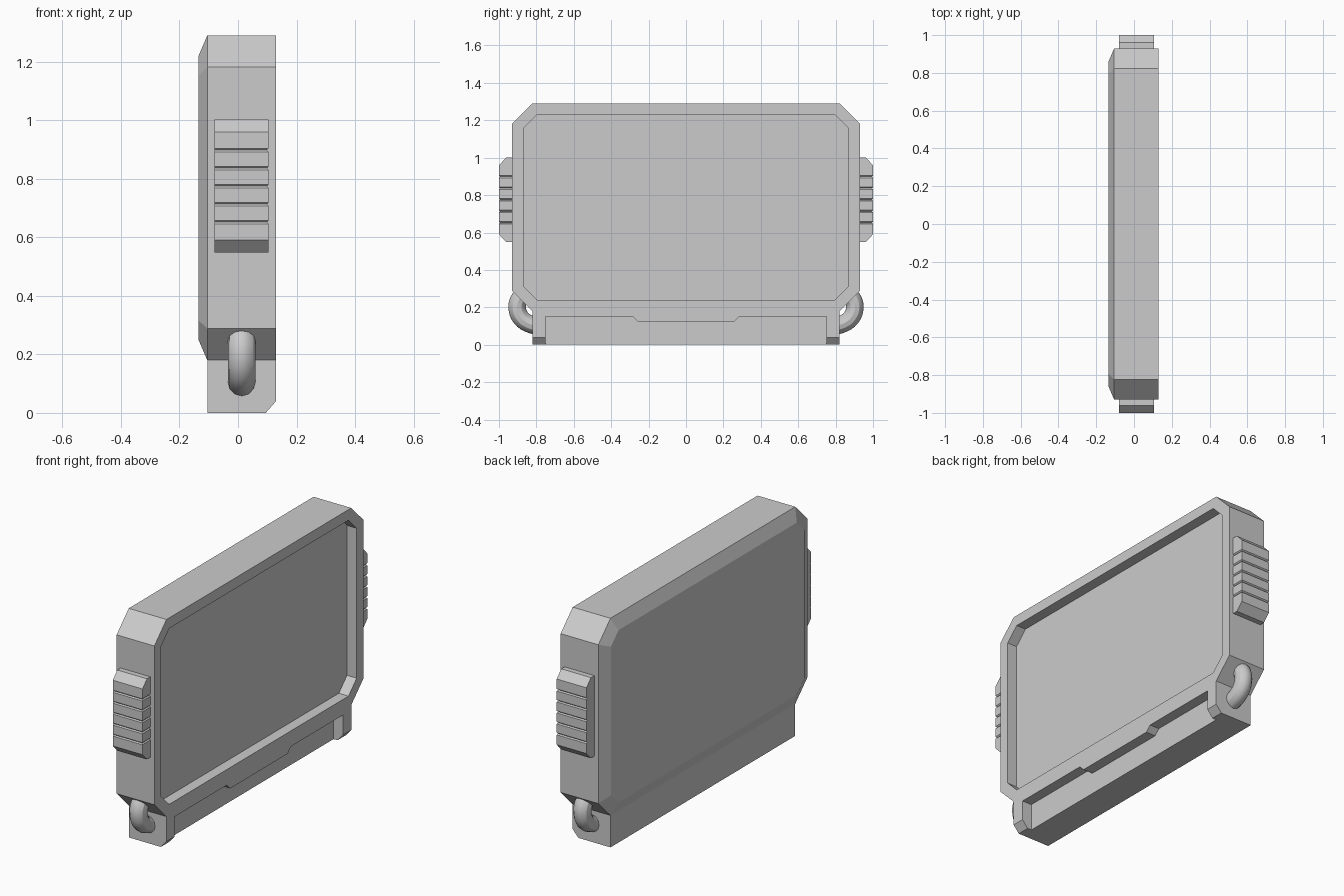
import bpy, bmesh
from mathutils import Vector

if "Cube" in bpy.data.objects:
    bpy.data.objects.remove(bpy.data.objects["Cube"])


def loft(name, rings):
    """Skin a stack of equal-sized point rings and cap both ends."""
    bm = bmesh.new()
    loops = [[bm.verts.new(p) for p in ring] for ring in rings]
    n = len(loops[0])
    for a, b in zip(loops, loops[1:]):
        for i in range(n):
            j = (i + 1) % n
            bm.faces.new((a[i], a[j], b[j], b[i]))
    bm.faces.new(loops[0][::-1])
    bm.faces.new(loops[-1])
    bmesh.ops.recalc_face_normals(bm, faces=bm.faces)
    me = bpy.data.meshes.new(name)
    bm.to_mesh(me)
    bm.free()
    ob = bpy.data.objects.new(name, me)
    bpy.context.collection.objects.link(ob)
    return ob


def octagon(x, inset):
    """Chamfered rectangle in the YZ plane, offset inwards by inset."""
    y, lo, hi = 0.93 - inset, 0.18 + inset, 1.29 - inset
    c = 0.108 - inset * 0.586
    return [(x, -y + c, lo), (x, y - c, lo), (x, y, lo + c), (x, y, hi - c),
            (x, y - c, hi), (x, -y + c, hi), (x, -y, hi - c), (x, -y, lo + c)]


# Main case: bevelled back, flat rim, recessed screen
loft("screen_case", [octagon(-0.135, 0.07), octagon(-0.105, 0), octagon(0.13, 0),
                     octagon(0.13, 0.06), octagon(0.07, 0.06)])

# Base with chamfered lower front edge
profile = [(-0.105, 0), (0.095, 0), (0.13, 0.04), (0.13, 0.18), (-0.105, 0.18)]
base = loft("base", [[(x, y, z) for x, z in profile] for y in (-0.822, 0.822)])

# Stepped recess cut into the front of the base
outline = [(-0.75, -0.1), (0.75, -0.1), (0.75, 0.152), (0.285, 0.152),
           (0.255, 0.122), (-0.255, 0.122), (-0.285, 0.152), (-0.75, 0.152)]
cutter = loft("recess_cutter", [[(x, y, z) for y, z in outline] for x in (0.07, 0.3)])
cutter.hide_render = True
mod = base.modifiers.new("recess", 'BOOLEAN')
mod.operation, mod.object, mod.solver = 'DIFFERENCE', cutter, 'EXACT'
bpy.context.view_layer.objects.active = base
bpy.ops.object.modifier_apply(modifier=mod.name)
bpy.data.objects.remove(cutter)

# Side grip levels: (z, outer y, groove depth)
levels = [(0.548, 0.96, 0), (0.59, 1.0, 0)]
for i in range(1, 6):
    z = 0.59 + i * 0.37 / 6
    levels += [(z - 0.006, 1.0, 0), (z, 1.0, 0.006), (z + 0.006, 1.0, 0)]
levels += [(0.96, 1.0, 0), (1.002, 0.96, 0)]

path = [(0.865, 0.275), (0.896, 0.235), (0.902, 0.19),
        (0.882, 0.143), (0.845, 0.115), (0.79, 0.098)]

for side, s in (("left", -1), ("right", 1)):
    # Ribbed grip pad
    loft(side + "_grip", [[(-0.08, s * 0.92, z), (0.105 - g, s * 0.92, z),
                           (0.105 - g, s * (y - g), z), (-0.08, s * (y - g), z)]
                          for z, y, g in levels])

    # Bent cable from case to base
    cu = bpy.data.curves.new(side + "_cable", 'CURVE')
    cu.dimensions = '3D'
    cu.bevel_depth, cu.bevel_resolution, cu.resolution_u = 0.047, 4, 3
    cu.use_fill_caps = True
    sp = cu.splines.new('BEZIER')
    sp.bezier_points.add(len(path) - 1)
    for bp, (y, z) in zip(sp.bezier_points, path):
        bp.co = Vector((0.0125, s * y, z))
        bp.handle_left_type = bp.handle_right_type = 'AUTO'
    cable = bpy.data.objects.new(side + "_cable", cu)
    bpy.context.collection.objects.link(cable)
    bpy.ops.object.select_all(action='DESELECT')
    cable.select_set(True)
    bpy.context.view_layer.objects.active = cable
    bpy.ops.object.convert(target='MESH')
    bpy.ops.object.shade_smooth_by_angle()
